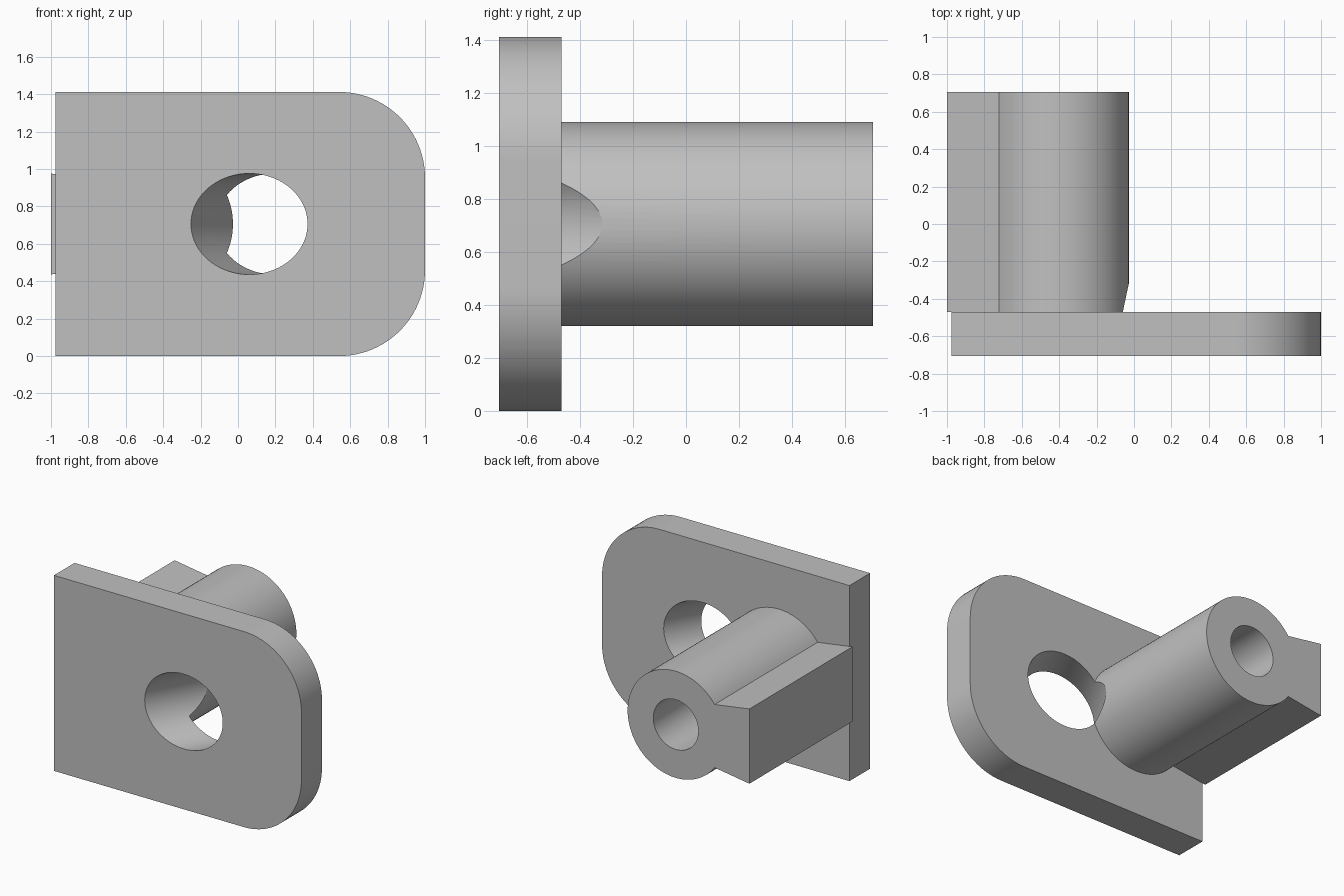
import bpy, bmesh
from math import sin, cos, tan, pi, asin, radians
from mathutils import Vector

old = bpy.data.objects.get("Cube")
if old:
    bpy.data.objects.remove(old, do_unlink=True)

FRONT, JOINT, BACK = -0.705, -0.47, 0.705
MID_Z = 0.706
BOSS_X, BOSS_R, BORE_R = -0.412, 0.385, 0.18

grey = bpy.data.materials.new("neutral grey")
grey.use_nodes = True
grey.diffuse_color = (0.53, 0.53, 0.53, 1)
grey.node_tree.nodes["Principled BSDF"].inputs["Base Color"].default_value = grey.diffuse_color


def arc(cx, cz, rx, rz, start, end, steps):
    """Points of an elliptical arc in the xz plane."""
    return [(cx + rx * cos(start + (end - start) * i / steps),
             cz + rz * sin(start + (end - start) * i / steps)) for i in range(steps + 1)]


def prism(name, profile, y0, y1, shear=0.0):
    """Extrude an xz profile from y0 to y1, drifting sideways by shear."""
    bm = bmesh.new()
    face = bm.faces.new([bm.verts.new((x, y0, z)) for x, z in profile])
    ext = bmesh.ops.extrude_face_region(bm, geom=[face])
    moved = [v for v in ext["geom"] if isinstance(v, bmesh.types.BMVert)]
    bmesh.ops.translate(bm, verts=moved, vec=Vector(((y1 - y0) * shear, y1 - y0, 0)))
    bmesh.ops.recalc_face_normals(bm, faces=bm.faces)
    mesh = bpy.data.meshes.new(name)
    bm.to_mesh(mesh)
    bm.free()
    obj = bpy.data.objects.new(name, mesh)
    mesh.materials.append(grey)
    bpy.context.collection.objects.link(obj)
    return obj


def cut(target, cutter):
    mod = target.modifiers.new("cut", "BOOLEAN")
    mod.operation, mod.solver, mod.object = "DIFFERENCE", "EXACT", cutter
    bpy.context.view_layer.objects.active = target
    bpy.ops.object.modifier_apply(modifier=mod.name)


# Plate with two rounded corners on its left end
R = 0.46
plate = prism("mounting_plate",
              [(-0.977, 0)] + arc(1 - R, R, R, R, -pi / 2, 0, 24)
              + arc(1 - R, 2 * MID_Z - R, R, R, 0, pi / 2, 24)
              + [(-0.977, 2 * MID_Z)], FRONT, JOINT)

# Round boss with a flared side web, as one profile
web = pi - asin(0.228 / BOSS_R)
boss = prism("boss_with_web",
             arc(BOSS_X, MID_Z, BOSS_R, BOSS_R, -web, web, 80)
             + [(-1, MID_Z + 0.27), (-1, MID_Z - 0.27)], JOINT, BACK)

# Slanted round hole through the plate, grazing the boss
slope = tan(radians(30))
y0, y1 = FRONT - 0.2, JOINT + 0.6
hole = prism("slanted_hole_cutter",
             arc(0.06 + (y0 - FRONT) * slope, MID_Z, 0.27 / cos(radians(30)), 0.27,
                 0, 2 * pi, 72)[:-1], y0, y1, slope)

# Bore along the boss, closed by the plate
bore = prism("bore_cutter",
             arc(BOSS_X, MID_Z, BORE_R, BORE_R, 0, 2 * pi, 48)[:-1], JOINT - 0.1, BACK + 0.1)

cut(plate, hole)
cut(boss, hole)
cut(boss, bore)
for helper in (hole, bore):
    bpy.data.objects.remove(helper, do_unlink=True)

# Smooth curved walls, crisp edges
for obj in (plate, boss):
    bpy.ops.object.select_all(action="DESELECT")
    obj.select_set(True)
    bpy.context.view_layer.objects.active = obj
    bpy.ops.object.shade_smooth_by_angle(angle=radians(20))
